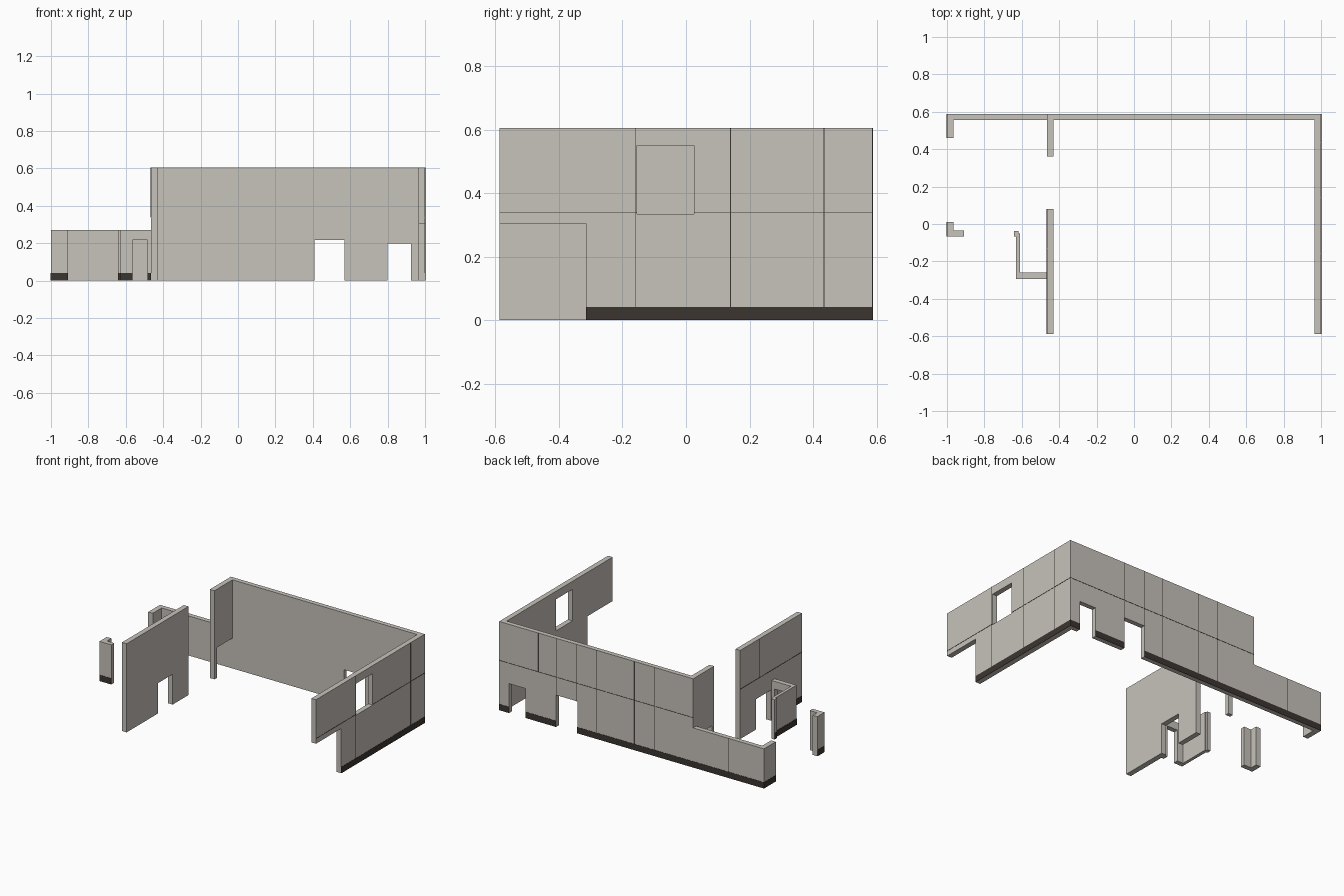
import bpy, bmesh
from mathutils import Vector

if "Cube" in bpy.data.objects:
    bpy.data.objects.remove(bpy.data.objects["Cube"])


def material(name, rgb):
    m = bpy.data.materials.new(name)
    m.diffuse_color = (*rgb, 1)
    m.use_nodes = True
    m.node_tree.nodes["Principled BSDF"].inputs["Base Color"].default_value = m.diffuse_color
    return m


PLASTER = material("warm_grey_plaster", (0.57, 0.54, 0.495))
DARK = material("dark_brown", (0.045, 0.036, 0.030))

HIGH, LOW, BASE = 0.605, 0.27, 0.042   # wall heights and plinth height
E = 0.0015                             # plate thickness
SEAM = 0.0025                          # half width of a panel seam


def panel(name, axis, depth, span, z, openings=(), mat=PLASTER):
    """Wall running along axis ('x' or 'y'); openings are (a0, a1, z0, z1)."""
    inside = lambda v, r: r[0] <= v <= r[1]
    cuts = sorted({*span, *(v for o in openings for v in o[:2] if inside(v, span))})
    rows = sorted({*z, *(v for o in openings for v in o[2:] if inside(v, z))})
    point = (lambda a, d, h: (a, d, h)) if axis == 'x' else (lambda a, d, h: (d, a, h))
    bm = bmesh.new()
    for a0, a1 in zip(cuts, cuts[1:]):
        for z0, z1 in zip(rows, rows[1:]):
            ac, zc = (a0 + a1) / 2, (z0 + z1) / 2
            if any(inside(ac, o[:2]) and inside(zc, o[2:]) for o in openings):
                continue
            bm.faces.new([bm.verts.new(point(a, depth[0], h))
                          for a, h in ((a0, z0), (a1, z0), (a1, z1), (a0, z1))])
    bmesh.ops.remove_doubles(bm, verts=bm.verts, dist=1e-5)
    out = bmesh.ops.extrude_face_region(bm, geom=bm.faces[:], use_keep_orig=True)
    moved = [g for g in out["geom"] if isinstance(g, bmesh.types.BMVert)]
    bmesh.ops.translate(bm, verts=moved, vec=Vector(point(0, depth[1] - depth[0], 0)))
    bmesh.ops.recalc_face_normals(bm, faces=bm.faces)
    mesh = bpy.data.meshes.new(name)
    bm.to_mesh(mesh)
    bm.free()
    mesh.materials.append(mat)
    ob = bpy.data.objects.new(name, mesh)
    bpy.context.collection.objects.link(ob)
    return ob


def plinth(name, axis, face, out, span, openings=()):
    panel(name + "_plinth", axis, (face, face + out * E), span, (0, BASE), openings, DARK)


def seams(name, axis, face, out, span, verticals, openings=()):
    """Dark panel joints: one horizontal line plus verticals (a, z0, z1)."""
    depth = (face, face + out * E)
    if span:
        panel(name + "_level_seam", axis, depth, span, (0.34 - SEAM / 2, 0.34 + SEAM / 2), openings, DARK)
    for i, (a, z0, z1) in enumerate(verticals):
        panel(f"{name}_seam_{i}", axis, depth, (a - SEAM / 2, a + SEAM / 2), (z0, z1), (), DARK)


# back wall: stepped top and two doorways
back_doors = [(0.41, 0.57, 0, 0.217), (0.80, 0.925, 0, 0.20)]
panel("back_wall", 'x', (0.555, 0.587), (-1, 1), (0, HIGH),
      back_doors + [(-1, -0.465, LOW, HIGH)])
plinth("back_wall", 'x', 0.587, 1, (-1, 1), back_doors)
seams("back_wall", 'x', 0.587, 1, (-0.465, 1),
      [(0.705, 0.34, HIGH), (0.568, 0.217, HIGH), (0.412, 0.217, HIGH), (0.265, BASE, HIGH),
       (-0.02, BASE, HIGH), (-0.175, BASE, HIGH), (-0.735, BASE, LOW)])

# right wall: window and large front corner opening
right_open = [(-0.587, -0.315, 0, 0.305), (-0.155, 0.025, 0.335, 0.55)]
panel("right_wall", 'y', (0.965, 1), (-0.587, 0.555), (0, HIGH), right_open)
plinth("right_wall", 'y', 1, 1, (-0.315, 0.587))
seams("right_wall", 'y', 1, 1, (-0.587, 0.587),
      [(0.435, BASE, HIGH), (0.14, BASE, HIGH), (-0.16, BASE, HIGH)], right_open)

# dividing wall in two lengths, each with a doorway
panel("divider_front", 'y', (-0.465, -0.43), (-0.587, 0.08), (0, HIGH),
      [(-0.25, -0.09, 0, 0.207)])
panel("divider_back", 'y', (-0.465, -0.43), (0.36, 0.555), (0, HIGH),
      [(0.386, 0.555, 0, 0.207)])
plinth("divider_front", 'y', -0.465, -1, (-0.587, -0.295))
seams("divider_front", 'y', -0.465, -1, (-0.587, 0.08), [(-0.13, 0.34, HIGH)])

# low annex: rear corner return
panel("annex_rear_return", 'y', (-1, -0.965), (0.46, 0.555), (0, LOW))
plinth("annex_rear_return", 'y', -1, -1, (0.46, 0.587))

# low annex: front left corner
panel("annex_corner_front", 'x', (-0.066, -0.035), (-1, -0.91), (0, LOW))
panel("annex_corner_side", 'y', (-1, -0.965), (-0.035, 0.012), (0, LOW))
plinth("annex_corner_front", 'x', -0.066, -1, (-1, -0.91))
plinth("annex_corner_side", 'y', -1, -1, (-0.066, 0.012))

# low annex: porch with a narrow doorway
porch_door = [(-0.565, -0.485, 0, 0.217)]
panel("porch_front", 'x', (-0.293, -0.26), (-0.63, -0.465), (0, LOW), porch_door)
plinth("porch_front", 'x', -0.293, -1, (-0.63, -0.465), porch_door)
panel("porch_side", 'y', (-0.63, -0.61), (-0.26, -0.05), (0, LOW))
plinth("porch_side", 'y', -0.63, -1, (-0.293, -0.066))
panel("porch_end_post", 'x', (-0.066, -0.037), (-0.641, -0.618), (0, LOW))
plinth("porch_end_post", 'x', -0.066, -1, (-0.641, -0.63))
plinth("porch_end_post_side", 'y', -0.641, -1, (-0.066, -0.037))
